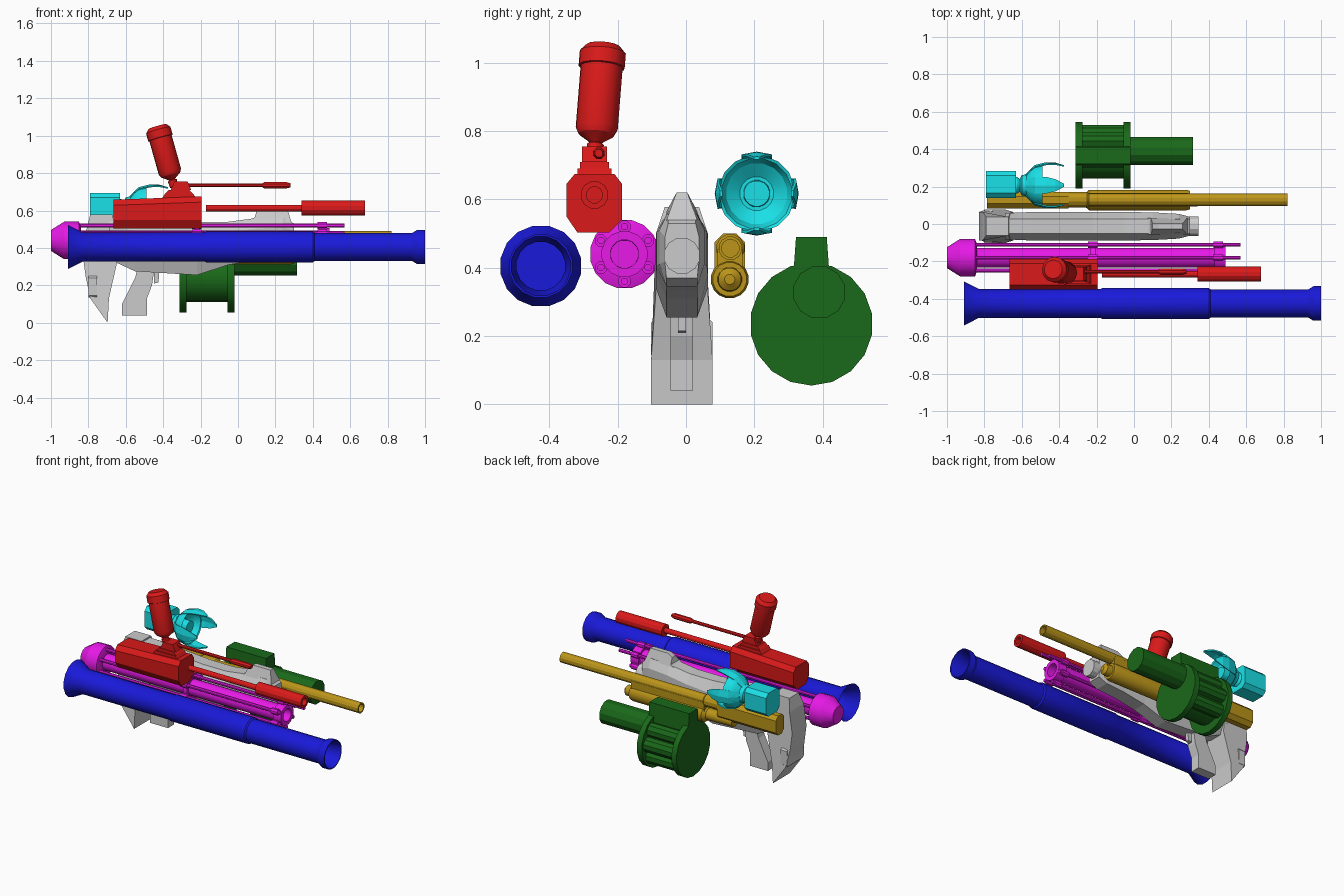
import bpy, bmesh, math
from mathutils import Vector

COL = {"blue": (0.01, 0.01, 0.7), "magenta": (0.8, 0.01, 0.8), "red": (0.7, 0.01, 0.01),
       "gold": (0.5, 0.3, 0.01), "green": (0.01, 0.14, 0.01), "cyan": (0.01, 0.75, 0.8)}
MATS = {}
for k, c in COL.items():
    MATS[k] = bpy.data.materials.new(k)
    MATS[k].diffuse_color = (*c, 1)


def finish(name, bm, col, smooth=False, fix=True):
    if fix:
        bmesh.ops.recalc_face_normals(bm, faces=bm.faces)
    me = bpy.data.meshes.new(name)
    bm.to_mesh(me)
    bm.free()
    ob = bpy.data.objects.new(name, me)
    bpy.context.collection.objects.link(ob)
    if col:
        me.materials.append(MATS[col])
    if smooth:
        bpy.ops.object.select_all(action='DESELECT')
        ob.select_set(True)
        bpy.context.view_layer.objects.active = ob
        bpy.ops.object.shade_smooth_by_angle(angle=math.radians(28))
    return ob


def loft(name, rings, col=None, smooth=False):
    """Skin a list of equal-length rings and cap both ends."""
    bm = bmesh.new()
    vs = [[bm.verts.new(p) for p in r] for r in rings]
    n = len(rings[0])
    for a, b in zip(vs, vs[1:]):
        for i in range(n):
            j = (i + 1) % n
            bm.faces.new((a[i], a[j], b[j], b[i]))
    bm.faces.new(vs[0])
    bm.faces.new(vs[-1])
    return finish(name, bm, col, smooth)


def lathe(name, prof, y, z, col=None, n=16, x=0, axis=(1, 0, 0), smooth=True):
    """Revolve (distance, radius) points about an axis through (x, y, z)."""
    q = Vector((1, 0, 0)).rotation_difference(Vector(axis).normalized())
    rings = []
    for t, r in prof:
        rings.append([Vector((x, y, z)) + q @ Vector((t, r * math.cos(a), r * math.sin(a)))
                      for a in (math.tau * (i + 0.5) / n for i in range(n))])
    return loft(name, rings, col, smooth)


def prism(name, pts, yc, width, col=None):
    """Extrude an x-z outline in y; width is a number or a function of z."""
    w = width if callable(width) else (lambda z: width)
    return loft(name, [[(x, yc + s * w(z), z) for x, z in pts] for s in (-1, 1)], col)


def box(name, x0, x1, y0, y1, z0, z1, col=None, c=0.0):
    """Bar along x with chamfered long edges."""
    c = max(c, 0.0005)
    sec = [(y0 + c, z0), (y1 - c, z0), (y1, z0 + c), (y1, z1 - c),
           (y1 - c, z1), (y0 + c, z1), (y0, z1 - c), (y0, z0 + c)]
    return loft(name, [[(x, y, z) for y, z in sec] for x in (x0, x1)], col)


# Blue launcher tube, flared at both ends, hollow at the mouths
lathe("launch_tube", [(-0.5, 0.065), (-0.83, 0.07), (-0.9, 0.112), (-0.91, 0.12), (-0.83, 0.079),
                      (-0.18, 0.079), (-0.17, 0.084), (0.40, 0.084), (0.41, 0.076), (0.93, 0.076),
                      (0.96, 0.094), (1.0, 0.094), (1.0, 0.088), (0.94, 0.072), (-0.45, 0.072)],
      -0.425, 0.405, "blue")

# Magenta rotary gun: cap, core, six rods, collars
MY, MZ = -0.18, 0.44
lathe("rear_cap", [(-1.0, 0.057), (-0.93, 0.102), (-0.85, 0.102), (-0.84, 0.075)], MY, MZ, "magenta")
lathe("rotary_core", [(-0.85, 0.053), (0.49, 0.053), (0.49, 0.042), (0.35, 0.04)], MY, MZ, "magenta")
for i in range(6):
    a = math.pi / 2 + i * math.tau / 6
    y, z = MY + 0.08 * math.cos(a), MZ + 0.08 * math.sin(a)
    lathe("rod", [(-0.85, 0.011), (0.57 if i in (0, 5) else 0.49, 0.011)], y, z, "magenta", 8)
    for xc in (-0.22, 0.45):
        lathe("rod_clamp", [(xc - 0.025, 0.019), (xc + 0.025, 0.019)], y, z, "magenta", 8)
for x0, x1 in ((-0.235, -0.205), (0.43, 0.49)):
    lathe("collar", [(x0, 0.068), (x1, 0.068), (x1, 0.045), (x0, 0.045)], MY, MZ, "magenta")

# Red cannon: housing, two barrels, mount and canister
loft("housing", [[(x, y, z) for y, z in ((-0.318, 0.503), (-0.225, 0.503), (-0.187, 0.54), (-0.187, zt - 0.03),
                                        (-0.21, zt), (-0.325, zt), (-0.35, zt - 0.03), (-0.35, 0.55))]
                 for x, zt in ((-0.665, 0.658), (-0.195, 0.675))], "red")
lathe("lower_barrel", [(-0.17, 0.018), (0.34, 0.018), (0.34, 0.041), (0.68, 0.041),
                       (0.68, 0.024), (0.55, 0.024)], -0.268, 0.613, "red", 12)
lathe("upper_barrel", [(-0.32, 0.011), (0.13, 0.011), (0.14, 0.018), (0.26, 0.018), (0.28, 0.012)],
      -0.255, 0.735, "red", 8)
for nm, x0, x1, h, z0, z1 in (("mount_base", -0.41, -0.22, 0.05, 0.66, 0.69),
                              ("mount_step", -0.39, -0.24, 0.042, 0.69, 0.71),
                              ("mount_head", -0.36, -0.25, 0.037, 0.71, 0.755)):
    prism(nm, [(x0, z0), (x1, z0), (x1 - 0.02, z1), (x0 + 0.02, z1)], -0.268, h, "red")
lathe("canister", [(-0.05, 0.022), (-0.015, 0.025), (-0.01, 0.017), (0, 0.03), (0.015, 0.052), (0.035, 0.062),
                   (0.22, 0.062), (0.222, 0.068), (0.265, 0.068), (0.285, 0.05)],
      -0.264, 0.775, "red", 16, x=-0.355, axis=(-0.07, 0.02, 0.25))

# Grey rifle: body lofted from octagon stations, stock, grip, muzzle
GY = -0.012
stations = []
for x, zb, zt, w in ((-0.69, 0.34, 0.57, 0.07), (-0.55, 0.275, 0.565, 0.076), (-0.22, 0.255, 0.54, 0.076),
                     (-0.05, 0.31, 0.54, 0.076), (0.10, 0.335, 0.56, 0.074), (0.24, 0.345, 0.565, 0.066),
                     (0.30, 0.37, 0.53, 0.05)):
    lo, hi = zb + (zt - zb) * 0.3, zb + (zt - zb) * 0.75
    stations.append([(x, GY + s * k, z) for s, k, z in
                     ((-1, 0.045, zb), (1, 0.045, zb), (1, w, lo), (1, w, hi),
                      (1, 0.04, zt), (-1, 0.04, zt), (-1, w, hi), (-1, w, lo))])
loft("rifle_body", stations)
prism("front_sight", [(0.04, 0.53), (0.09, 0.565), (0.10, 0.60), (0.13, 0.62), (0.26, 0.62), (0.285, 0.54)],
      GY, lambda z: 0.045 if z < 0.58 else 0.016)
lathe("muzzle", [(0.28, 0.054), (0.345, 0.054)], GY, 0.435, None, 12)
prism("stock", [(-0.79, 0.578), (-0.67, 0.578), (-0.66, 0.5), (-0.645, 0.33), (-0.69, 0.13),
                (-0.697, 0.0), (-0.79, 0.13), (-0.815, 0.25), (-0.83, 0.36), (-0.81, 0.5)],
      GY, lambda z: 0.05 if z > 0.55 else 0.076 if z > 0.2 else 0.09)
box("stock_pad", -0.80, -0.755, GY - 0.09, GY + 0.09, 0.135, 0.25, None, 0.01)
prism("grip", [(-0.535, 0.30), (-0.55, 0.24), (-0.62, 0.10), (-0.62, 0.04), (-0.487, 0.04), (-0.487, 0.13),
               (-0.46, 0.20), (-0.45, 0.27), (-0.42, 0.30)], GY, 0.033)
prism("trigger", [(-0.45, 0.29), (-0.45, 0.21), (-0.425, 0.215), (-0.42, 0.29)], GY, 0.012)

# Gold pump gun: receiver, barrel, fore-end
box("receiver", -0.785, -0.35, 0.084, 0.172, 0.37, 0.50, "gold", 0.025)
lathe("gold_barrel", [(-0.4, 0.042), (-0.25, 0.042), (-0.24, 0.035), (0.82, 0.035), (0.82, 0.026), (0.6, 0.026)],
      0.13, 0.457, "gold", 12)
lathe("pump", [(-0.45, 0.035), (-0.26, 0.038), (-0.24, 0.056), (0.28, 0.056), (0.30, 0.05), (0.30, 0.036),
               (0.34, 0.034), (0.355, 0.015)], 0.128, 0.366, "gold")
box("pump_bridge", -0.25, 0.29, 0.092, 0.165, 0.37, 0.455, "gold")

# Green drum launcher: flanges, core, chambers, top rail, barrel
DY, DZ = 0.367, 0.235
for x0, x1 in ((-0.312, -0.275), (-0.055, -0.018)):
    lathe("drum_flange", [(x0, 0.18), (x1, 0.18)], DY, DZ, "green", 18)
lathe("drum_core", [(-0.29, 0.125), (-0.04, 0.125)], DY, DZ, "green", 18)
for d in (-40, 5, 50, 100):
    a = math.radians(d)
    lathe("chamber", [(-0.29, 0.048), (-0.04, 0.048)], DY + 0.118 * math.cos(a), DZ + 0.118 * math.sin(a),
          "green", 10)
loft("top_rail", [[(x, DY - 0.055, 0.35), (x, DY + 0.055, 0.35), (x, DY + 0.045, 0.49), (x, DY - 0.045, 0.49)]
                  for x in (-0.312, -0.018)], "green")
lathe("drum_barrel", [(-0.03, 0.078), (0.315, 0.078)], 0.39, 0.328, "green", 12)

# Cyan emitter: rear block, neck, bowl, four curved claws
CY, CZ = 0.207, 0.617
box("emitter_block", -0.79, -0.63, 0.14, 0.283, 0.54, 0.695, "cyan", 0.025)
lathe("emitter_neck", [(-0.64, 0.045), (-0.625, 0.045), (-0.61, 0.035), (-0.60, 0.055), (-0.575, 0.06),
                       (-0.56, 0.04), (-0.50, 0.038)], CY, CZ, "cyan")
lathe("bowl", [(-0.585, 0.045), (-0.555, 0.085), (-0.53, 0.105), (-0.49, 0.113), (-0.495, 0.104),
               (-0.53, 0.09), (-0.56, 0.05)], CY, CZ, "cyan")
for k in range(4):
    rings = []
    for x, r, h in ((-0.58, 0.06, 0.5), (-0.53, 0.108, 0.42), (-0.47, 0.123, 0.37),
                    (-0.42, 0.121, 0.27), (-0.375, 0.108, 0.08)):
        angs = [k * math.pi / 2 + h * s for s in (-1, 0, 1)]
        sec = [(r, a) for a in angs] + [(r - 0.008, a) for a in reversed(angs)]
        rings.append([(x, CY + q * math.cos(a), CZ + q * math.sin(a)) for q, a in sec])
    loft("claw", rings, "cyan")
